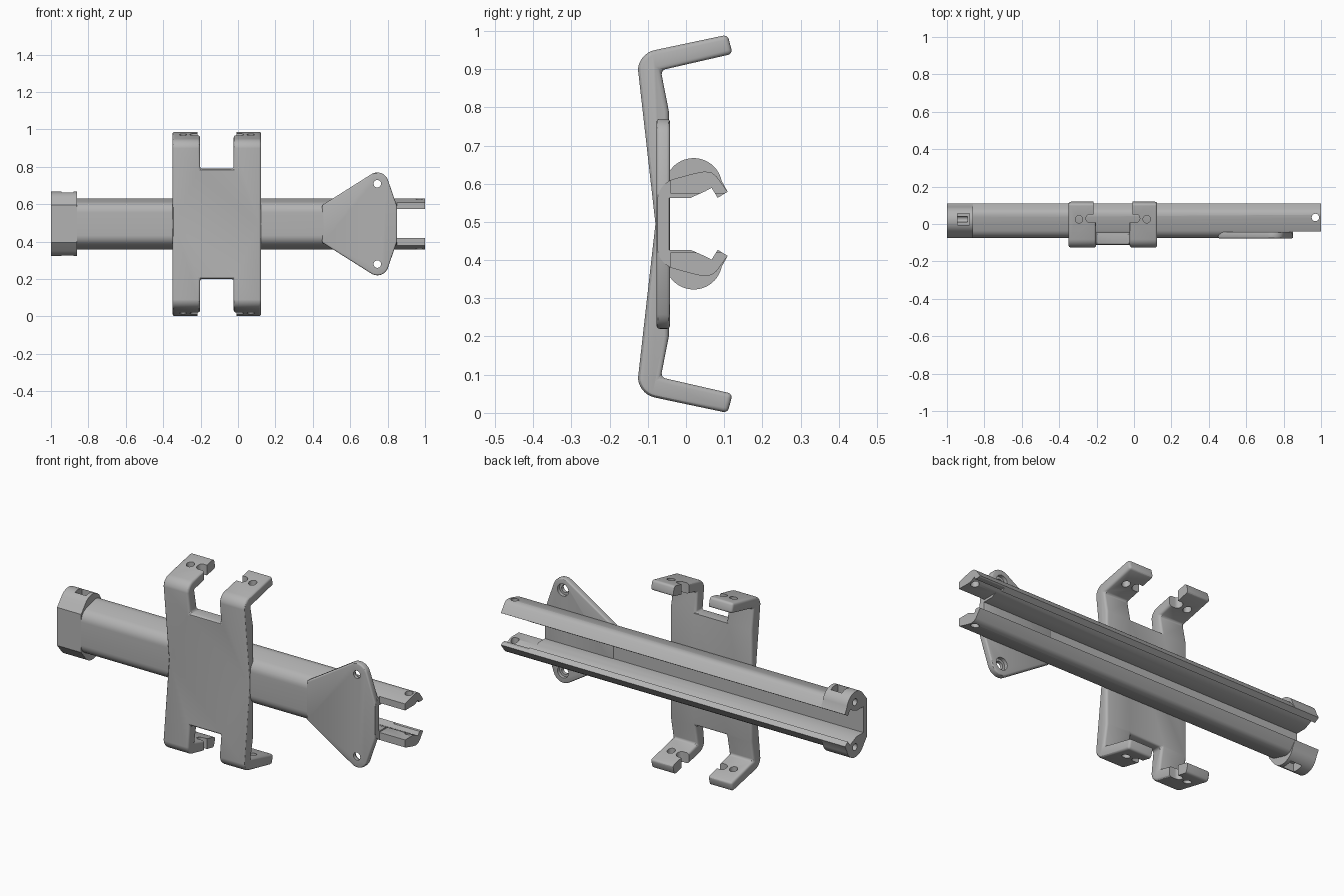
import bpy, bmesh
from math import radians, sin, cos
from mathutils import Vector

MID = 0.495          # height of the mirror plane
CLIP_X = -0.113      # centre of the clip along the tube

if "Cube" in bpy.data.objects:
    bpy.data.objects.remove(bpy.data.objects["Cube"])

grey = bpy.data.materials.new("plain_grey")
grey.use_nodes = True
COLOUR = (0.45, 0.45, 0.45, 1)
grey.diffuse_color = COLOUR
grey.node_tree.nodes["Principled BSDF"].inputs["Base Color"].default_value = COLOUR


def arc(cx, cz, r, start, end, steps):
    angles = [radians(start + (end - start) * i / steps) for i in range(steps + 1)]
    return [(cx + r * cos(a), cz + r * sin(a)) for a in angles]


def mirrored(points):
    """Close an upper half profile with its reflection below MID."""
    lower = [(u, 2 * MID - z) for u, z in reversed(points) if abs(z - MID) > 1e-5]
    return points + lower


def prism(name, points, axis, lo, hi):
    """Extrude a 2D profile along x, y or z."""
    place = {"x": lambda u, v, d: (d, u, v),
             "y": lambda u, v, d: (u, d, v),
             "z": lambda u, v, d: (u, v, d)}[axis]
    bm = bmesh.new()
    face = bm.faces.new([bm.verts.new(place(u, v, lo)) for u, v in points])
    new = bmesh.ops.extrude_face_region(bm, geom=[face])["geom"]
    shift = Vector(place(0, 0, hi - lo))
    bmesh.ops.translate(bm, vec=shift, verts=[g for g in new if isinstance(g, bmesh.types.BMVert)])
    bmesh.ops.recalc_face_normals(bm, faces=bm.faces)
    mesh = bpy.data.meshes.new(name)
    bm.to_mesh(mesh)
    bm.free()
    obj = bpy.data.objects.new(name, mesh)
    bpy.context.collection.objects.link(obj)
    mesh.materials.append(grey)
    return obj


def box(x0, x1, y0, y1, z0, z1):
    return prism("cutter", [(x0, y0), (x1, y0), (x1, y1), (x0, y1)], "z", z0, z1)


def rod(u, v, r, axis, lo, hi):
    return prism("cutter", arc(u, v, r, 0, 345, 23), axis, lo, hi)


def apply(obj, mod):
    bpy.ops.object.select_all(action="DESELECT")
    bpy.context.view_layer.objects.active = obj
    obj.select_set(True)
    bpy.ops.object.modifier_apply(modifier=mod.name)


def cut(obj, *cutters):
    for cutter in cutters:
        mod = obj.modifiers.new("cut", "BOOLEAN")
        mod.operation, mod.solver, mod.object = "DIFFERENCE", "EXACT", cutter
        apply(obj, mod)
        bpy.data.objects.remove(cutter)


def soften(obj, width):
    mod = obj.modifiers.new("round", "BEVEL")
    mod.width, mod.segments = width, 3
    mod.limit_method, mod.angle_limit = "ANGLE", radians(40)
    apply(obj, mod)


def finish(obj):
    bpy.ops.object.select_all(action="DESELECT")
    bpy.context.view_layer.objects.active = obj
    obj.select_set(True)
    bpy.ops.object.shade_smooth_by_angle(angle=radians(30))


# Open channel tube: rounded front, two inward lips at the back
lip = [(0.109, 0.579), (0.083, 0.563), (0.067, 0.589), (0.05, 0.58),
       (0.012, 0.563), (-0.044, 0.563)]
crown = [(0.01, 0.624), (0.035, 0.63), (0.05, 0.632), (0.067, 0.629), (0.08, 0.619)]
tube = prism("channel_tube", mirrored(arc(-0.015, 0.555, 0.06, 180, 110, 8) + crown + lip),
             "x", -0.86, 1)
# Forked end with screw holes
cut(tube,
    box(0.85, 1.1, -0.2, -0.04, 0, 1),
    box(0.85, 1.1, -0.2, 0.2, 0.42, 0.575),
    rod(0.97, 0.035, 0.02, "z", 0, 1))
finish(tube)

# End collar: thicker lobes with screw bores and nut pockets
lobe = [(-0.074, MID + 0.1)] + arc(0.02, 0.592, 0.075, 140, 12, 16)
collar = prism("end_collar", mirrored(lobe + lip), "x", -1, -0.86)
for side in (1, -1):
    pocket = sorted((MID + side * 0.128, MID + side * 0.3))
    cut(collar,
        rod(0.025, MID + side * 0.118, 0.018, "x", -1.1, -0.89),
        box(-0.945, -0.88, -0.005, 0.055, *pocket))
finish(collar)

# Clip plate with four bent arms
bend = arc(-0.07, 0.895, 0.056, 175, 102, 7)
clip = prism("clip_plate", mirrored([(-0.08, MID)] + bend +
             [(0.109, 0.99), (0.122, 0.94), (-0.066, 0.897), (-0.045, 0.79)]),
             "x", CLIP_X - 0.237, CLIP_X + 0.237)
for z0, z1 in ((0.79, 1.1), (-0.1, 0.2)):
    cut(clip, box(CLIP_X - 0.09, CLIP_X + 0.09, -0.3, 0.3, z0, z1))
soften(clip, 0.012)
# Hook notches, stepped tips and screw holes in the arms
for z0, z1 in ((0.85, 1.1), (-0.1, 0.14)):
    cut(clip,
        box(CLIP_X - 0.104, CLIP_X + 0.104, 0.03, 0.3, z0, z1),
        box(CLIP_X - 0.122, CLIP_X + 0.122, 0.008, 0.052, z0, z1))
    for side in (1, -1):
        cut(clip,
            rod(CLIP_X + side * 0.122, 0.03, 0.022, "z", z0, z1),
            rod(CLIP_X + side * 0.181, 0.025, 0.02, "z", z0, z1))
finish(clip)

# Triangular mounting flange with rounded ears and counterbored holes
ear = arc(0.745, 0.71, 0.06, 120, 22, 10)
flange = prism("mounting_flange", mirrored([(0.45, 0.595)] + ear + [(0.85, 0.59)]),
               "y", -0.077, -0.042)
soften(flange, 0.008)
for z in (0.71, 2 * MID - 0.71):
    cut(flange,
        rod(0.745, z, 0.02, "y", -0.2, 0),
        rod(0.745, z, 0.032, "y", -0.06, 0))
finish(flange)
